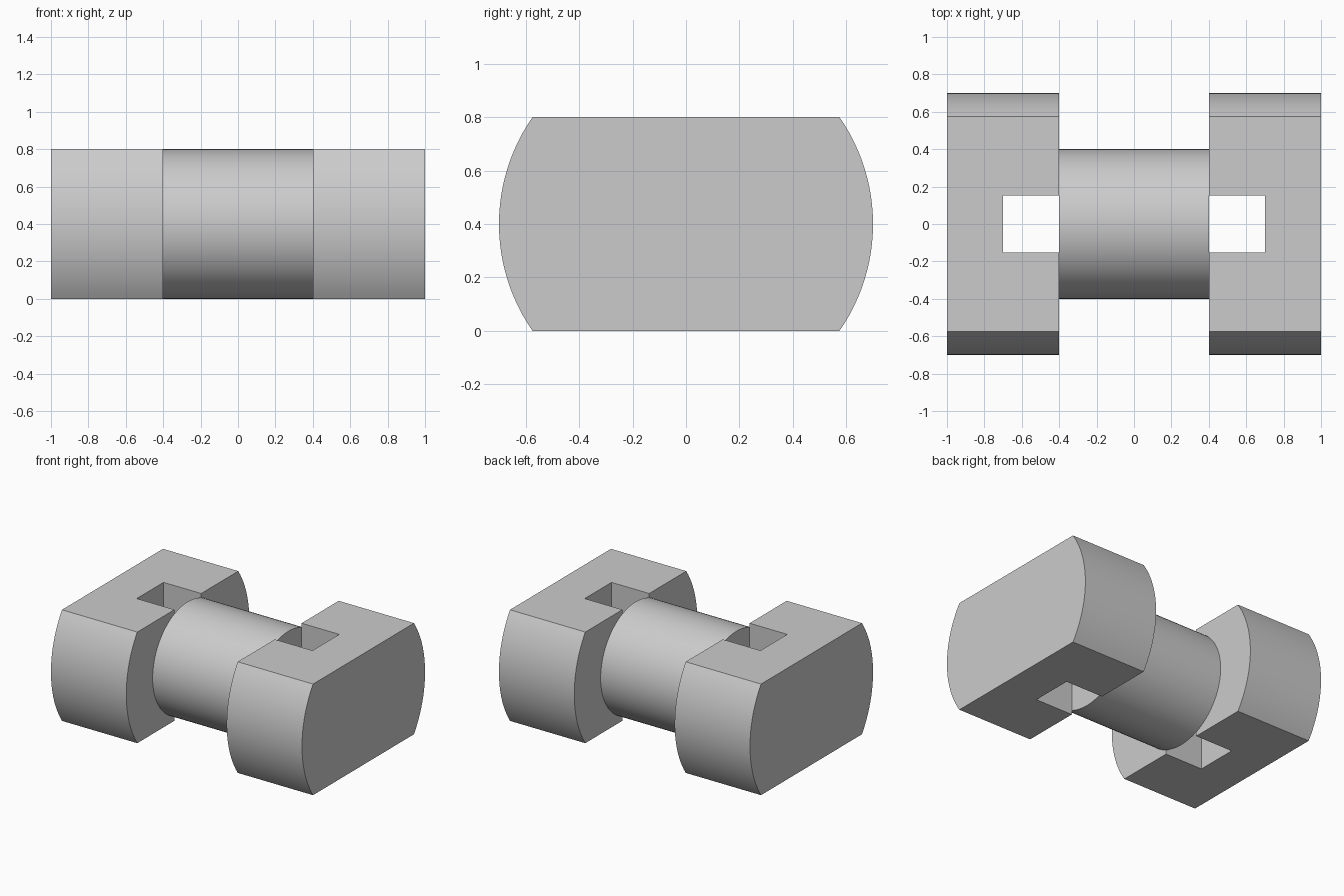
import bpy
import bmesh
from math import asin, sin, cos, pi, radians

cube = bpy.data.objects.get("Cube")
if cube:
    bpy.data.objects.remove(cube, do_unlink=True)

MID = 0.4        # height of the long axis
SHAFT_R = 0.4    # also half the height of the end blocks
BLOCK_R = 0.7
INNER, OUTER = 0.4, 1.0
SLOT_DEPTH, SLOT_WIDTH = 0.3, 0.305

grey = bpy.data.materials.new("plain grey")
grey.use_nodes = True
colour = (0.6, 0.6, 0.6, 1)
grey.diffuse_color = colour
grey.node_tree.nodes["Principled BSDF"].inputs["Base Color"].default_value = colour


def extrude_x(name, outline, x0, x1):
    """Solid made by sweeping a (y, z) outline from x0 to x1."""
    bm = bmesh.new()
    face = bm.faces.new([bm.verts.new((x0, y, z + MID)) for y, z in outline])
    swept = bmesh.ops.extrude_face_region(bm, geom=[face])["geom"]
    verts = [v for v in swept if isinstance(v, bmesh.types.BMVert)]
    bmesh.ops.translate(bm, verts=verts, vec=(x1 - x0, 0, 0))
    bmesh.ops.recalc_face_normals(bm, faces=bm.faces)
    mesh = bpy.data.meshes.new(name)
    bm.to_mesh(mesh)
    bm.free()
    mesh.materials.append(grey)
    obj = bpy.data.objects.new(name, mesh)
    bpy.context.collection.objects.link(obj)
    return obj


def activate(obj):
    bpy.ops.object.select_all(action='DESELECT')
    obj.select_set(True)
    bpy.context.view_layer.objects.active = obj


def smooth(obj):
    activate(obj)
    bpy.ops.object.shade_smooth_by_angle(angle=radians(25))


def arc(radius, start, end, steps):
    angles = [start + (end - start) * i / steps for i in range(steps + 1)]
    return [(radius * cos(a), radius * sin(a)) for a in angles]


# Round shaft between the blocks
shaft = extrude_x("shaft", arc(SHAFT_R, 0, 2 * pi, 96)[:-1], -INNER, INNER)
smooth(shaft)

# End blocks: discs with flat top and bottom, slotted on the inner side
half = asin(SHAFT_R / BLOCK_R)
block_outline = arc(BLOCK_R, -half, half, 24) + arc(BLOCK_R, pi - half, pi + half, 24)
w = SLOT_WIDTH / 2
slot_outline = [(-w, -1), (w, -1), (w, 1), (-w, 1)]

for name, side in (("left", 1), ("right", -1)):
    block = extrude_x(name + "_end_block", block_outline, side * INNER, side * OUTER)
    cutter = extrude_x("slot_cutter", slot_outline,
                       side * (INNER - 0.1), side * (INNER + SLOT_DEPTH))
    cutter.hide_render = True
    cut = block.modifiers.new("slot", 'BOOLEAN')
    cut.operation = 'DIFFERENCE'
    cut.solver = 'EXACT'
    cut.object = cutter
    activate(block)
    bpy.ops.object.modifier_apply(modifier=cut.name)
    bpy.data.objects.remove(cutter, do_unlink=True)
    smooth(block)
